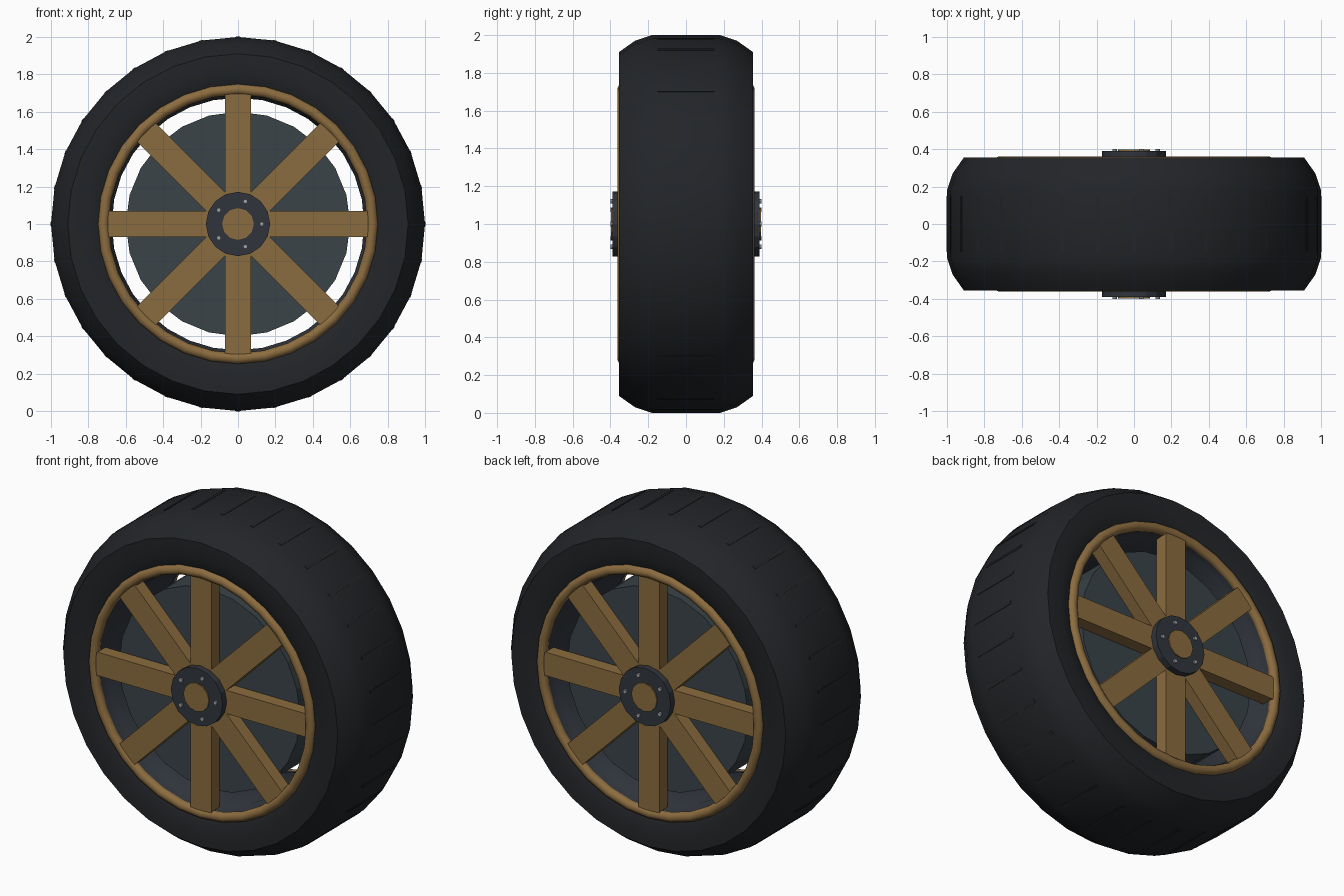
import bpy, bmesh, math
from mathutils import Matrix

if "Cube" in bpy.data.objects:
    bpy.data.objects.remove(bpy.data.objects["Cube"])

CENTRE = Matrix.Translation((0, 0, 1))  # wheel axis runs along y at z = 1


def material(name, rgb):
    m = bpy.data.materials.new(name)
    m.diffuse_color = (*rgb, 1)
    m.use_nodes = True
    m.node_tree.nodes["Principled BSDF"].inputs["Base Color"].default_value = m.diffuse_color
    return m


RUBBER = material("rubber", (0.016, 0.018, 0.021))
DARK = material("dark_metal", (0.030, 0.036, 0.046))
DISC = material("disc_metal", (0.042, 0.056, 0.065))
BRONZE = material("bronze", (0.26, 0.15, 0.05))
STEEL = material("steel", (0.35, 0.37, 0.40))


def finish(name, bm, mat, smooth=None):
    bmesh.ops.recalc_face_normals(bm, faces=bm.faces)
    me = bpy.data.meshes.new(name)
    bm.to_mesh(me)
    bm.free()
    me.materials.append(mat)
    ob = bpy.data.objects.new(name, me)
    ob.matrix_world = CENTRE
    bpy.context.collection.objects.link(ob)
    if smooth:
        bpy.ops.object.select_all(action='DESELECT')
        ob.select_set(True)
        bpy.context.view_layer.objects.active = ob
        bpy.ops.object.shade_smooth_by_angle(angle=math.radians(smooth))
    return ob


def lathe(bm, profile, segs):
    """Revolve a closed (radius, y) profile about the y axis."""
    rings = []
    for i in range(segs):
        a = 2 * math.pi * i / segs
        rings.append([bm.verts.new((r * math.sin(a), y, r * math.cos(a))) for r, y in profile])
    n = len(profile)
    for i in range(segs):
        p, q = rings[i], rings[(i + 1) % segs]
        for j in range(n):
            k = (j + 1) % n
            bm.faces.new((p[j], p[k], q[k], q[j]))


def cylinder(bm, r, half, segs, x=0, y=0, z=0):
    bmesh.ops.create_cone(bm, cap_ends=True, segments=segs, radius1=r, radius2=r, depth=2 * half,
                          matrix=Matrix.Translation((x, y, z)) @ Matrix.Rotation(math.pi / 2, 4, 'X'))


def radial_box(bm, angle, r0, r1, width, y0, y1):
    """Box reaching from radius r0 to r1 at an angle about the y axis."""
    m = (Matrix.Rotation(angle, 4, 'Y') @ Matrix.Translation((0, (y0 + y1) / 2, (r0 + r1) / 2))
         @ Matrix.Diagonal((width, y1 - y0, r1 - r0, 1)))
    bmesh.ops.create_cube(bm, size=1, matrix=m)


# Tyre
half = [(1.0, 0.18), (0.97, 0.27), (0.91, 0.355), (0.82, 0.355), (0.74, 0.335), (0.70, 0.31)]
bm = bmesh.new()
lathe(bm, half + [(r, -y) for r, y in reversed(half)], 32)
finish("tyre", bm, RUBBER, 50)

# Shallow tread bars across the tyre
bm = bmesh.new()
for i in range(32):
    radial_box(bm, 2 * math.pi * i / 32, 0.97, 1.0015, 0.02, -0.15, 0.15)
finish("tread_bars", bm, RUBBER)

# Rim barrel with wider lips
half = [(0.715, 0.34), (0.695, 0.34), (0.69, 0.27), (0.675, 0.25)]
bm = bmesh.new()
lathe(bm, half + [(r, -y) for r, y in reversed(half)], 32)
finish("rim_barrel", bm, DARK, 40)

# Inner disc behind the spokes
bm = bmesh.new()
cylinder(bm, 0.6, 0.27, 24)
finish("inner_disc", bm, DISC)

# Hub through the wheel, with bronze caps
bm = bmesh.new()
cylinder(bm, 0.172, 0.39, 16)
finish("hub", bm, DARK)
bm = bmesh.new()
cylinder(bm, 0.085, 0.397, 12)
finish("hub_caps", bm, BRONZE)

# Parts repeated on both faces
for side, s in (("front", -1), ("back", 1)):
    bm = bmesh.new()
    lathe(bm, [(0.72 + 0.03 * math.cos(t * math.pi / 4), s * 0.332 + 0.03 * math.sin(t * math.pi / 4))
               for t in range(8)], 32)
    finish(side + "_rim_ring", bm, BRONZE, 50)

    bm = bmesh.new()
    y0, y1 = sorted((s * 0.275, s * 0.352))
    for i in range(8):
        radial_box(bm, i * math.pi / 4, 0.12, 0.695, 0.14, y0, y1)
    finish(side + "_spokes", bm, BRONZE)

    bm = bmesh.new()
    for i in range(5):
        a = 2 * math.pi * i / 5
        cylinder(bm, 0.012, 0.01, 8, 0.127 * math.cos(a), s * 0.39, 0.127 * math.sin(a))
    finish(side + "_bolts", bm, STEEL)
